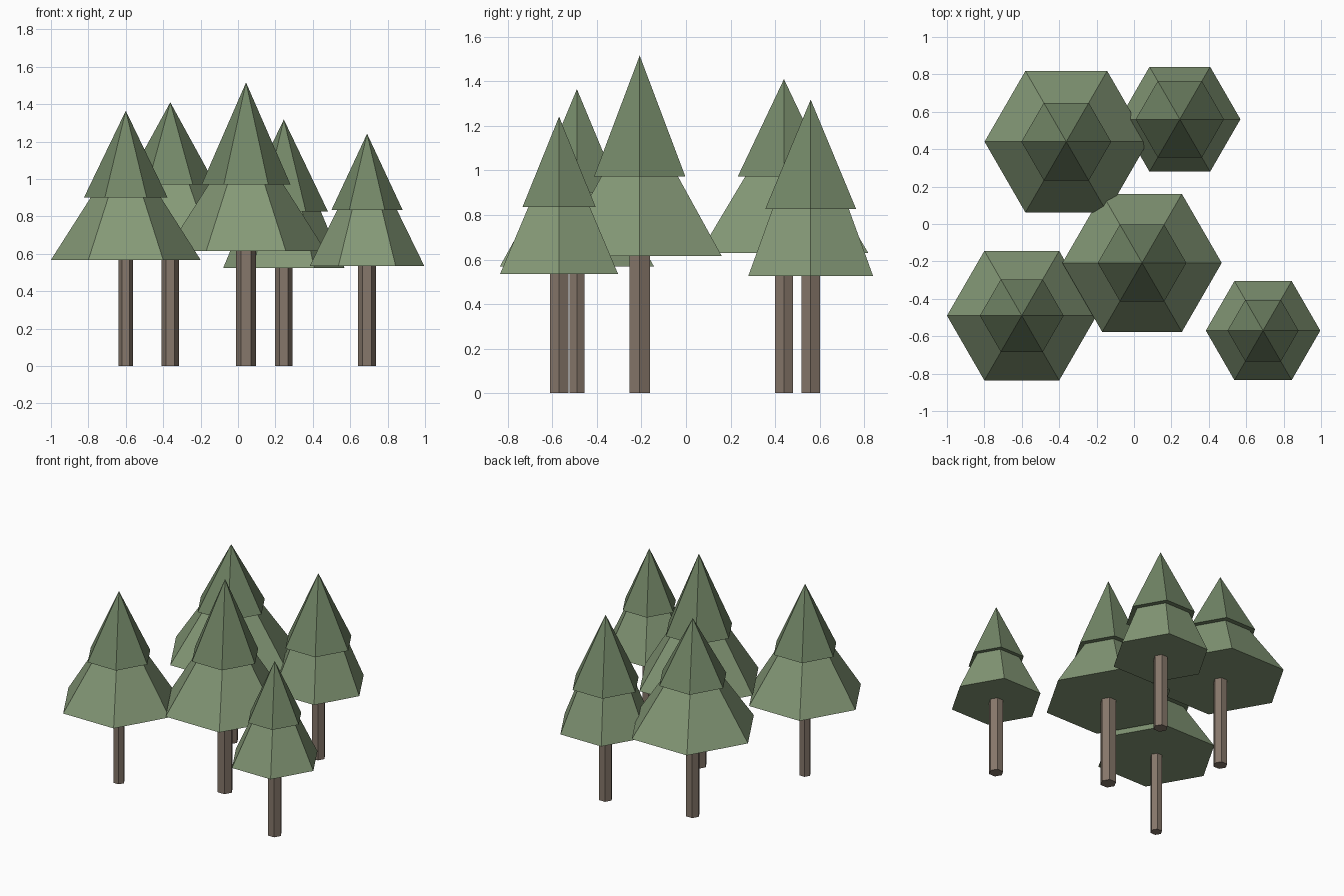
import bpy, bmesh, math

if "Cube" in bpy.data.objects:
    bpy.data.objects.remove(bpy.data.objects["Cube"])

SIDES = 6


def material(name, color):
    m = bpy.data.materials.new(name)
    m.diffuse_color = (*color, 1)
    m.use_nodes = True
    m.node_tree.nodes["Principled BSDF"].inputs["Base Color"].default_value = m.diffuse_color
    return m


bark = material("bark", (0.24, 0.185, 0.145))
light_green = material("light_green", (0.235, 0.32, 0.185))
dark_green = material("dark_green", (0.17, 0.24, 0.135))


def hex_solid(name, x, y, z0, z1, r0, r1, mat):
    """Capped six-sided prism, frustum or (r1 = 0) pyramid with a corner on +x."""
    bm = bmesh.new()

    def ring(r, z):
        return [bm.verts.new((r * math.cos(math.tau * i / SIDES),
                              r * math.sin(math.tau * i / SIDES), z))
                for i in range(SIDES)]

    low = ring(r0, 0)
    bm.faces.new(low)
    if r1 > 0:
        high = ring(r1, z1 - z0)
        bm.faces.new(high)
    else:
        high = [bm.verts.new((0, 0, z1 - z0))] * SIDES
    for i in range(SIDES):
        j = (i + 1) % SIDES
        bm.faces.new(list(dict.fromkeys((low[i], low[j], high[j], high[i]))))
    bmesh.ops.recalc_face_normals(bm, faces=bm.faces[:])
    mesh = bpy.data.meshes.new(name)
    bm.to_mesh(mesh)
    bm.free()
    mesh.materials.append(mat)
    ob = bpy.data.objects.new(name, mesh)
    ob.location = (x, y, z0)
    bpy.context.collection.objects.link(ob)
    return ob


def tree(label, x, y, trunk_r, z_low, r_low, z_up, r_up, z_tip):
    # trunk, running slightly into the foliage
    hex_solid(label + "_trunk", x, y, 0, z_low + 0.02, trunk_r, trunk_r, bark)
    # lower foliage tier, tucked under the upper one
    r_neck = 0.84 * r_up
    slope = (r_low - r_neck) / (z_up - z_low)
    hex_solid(label + "_lower_foliage", x, y, z_low, z_up + 0.04,
              r_low, r_neck - 0.04 * slope, light_green)
    # upper foliage tier
    hex_solid(label + "_upper_foliage", x, y, z_up, z_tip, r_up, 0, dark_green)


# label, x, y, trunk radius, lower tier z and radius, upper tier z and radius, tip z
tree("front_left_tree", -0.60, -0.49, 0.039, 0.568, 0.40, 0.90, 0.224, 1.365)
tree("back_left_tree", -0.362, 0.44, 0.047, 0.63, 0.437, 0.972, 0.24, 1.41)
tree("centre_tree", 0.043, -0.208, 0.053, 0.615, 0.426, 0.972, 0.237, 1.516)
tree("back_right_tree", 0.245, 0.56, 0.047, 0.525, 0.324, 0.826, 0.236, 1.318)
tree("front_right_tree", 0.69, -0.57, 0.048, 0.535, 0.306, 0.835, 0.19, 1.242)
